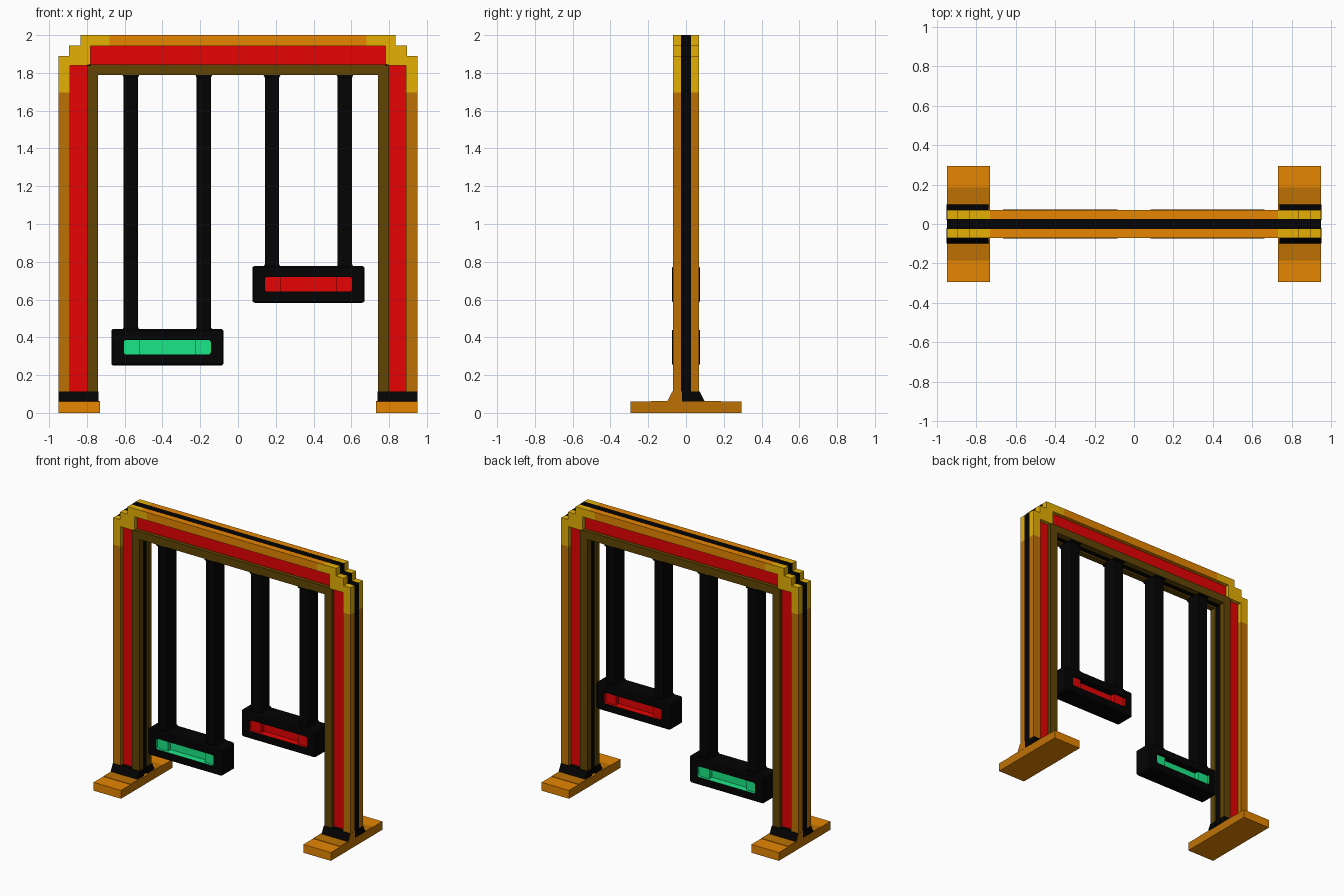
import bpy, bmesh, math

if "Cube" in bpy.data.objects:
    bpy.data.objects.remove(bpy.data.objects["Cube"])


def make_mat(name, rgb):
    m = bpy.data.materials.new(name)
    lin = [((c / 255 + 0.055) / 1.055) ** 2.4 if c > 10 else c / 255 / 12.92 for c in rgb]
    m.diffuse_color = (*lin, 1)
    m.use_nodes = True
    m.node_tree.nodes["Principled BSDF"].inputs["Base Color"].default_value = m.diffuse_color
    return m


ORANGE = make_mat("orange", (230, 134, 2))
AMBER = make_mat("dark orange", (190, 113, 3))
YELLOW = make_mat("yellow", (230, 176, 4))
BROWN = make_mat("brown", (97, 69, 4))
BLACK = make_mat("black", (3, 3, 3))
RED = make_mat("red", (230, 3, 3))
GREEN = make_mat("green", (28, 235, 138))


def finish(name, bm, mats, mirror=None, bevel=0):
    bmesh.ops.recalc_face_normals(bm, faces=bm.faces)
    me = bpy.data.meshes.new(name)
    bm.to_mesh(me)
    bm.free()
    for m in mats:
        me.materials.append(m)
    ob = bpy.data.objects.new(name, me)
    bpy.context.collection.objects.link(ob)
    if mirror:
        mod = ob.modifiers.new("mirror", "MIRROR")
        mod.use_axis = ("x" in mirror, "y" in mirror, False)
        mod.use_mirror_merge = False
    if bevel:
        mod = ob.modifiers.new("bevel", "BEVEL")
        mod.width = bevel
        mod.segments = 2
    return ob


def prism(name, pts, y0, y1, mat, mirror=None, bevel=0, front=None, side=None):
    """Extrude an xz outline along y; 'front' recolours the +-y faces, 'side' the +-x faces."""
    bm = bmesh.new()
    a = [bm.verts.new((x, y0, z)) for x, z in pts]
    b = [bm.verts.new((x, y1, z)) for x, z in pts]
    caps = [bm.faces.new(a), bm.faces.new(b)]
    n = len(pts)
    for i in range(n):
        j = (i + 1) % n
        f = bm.faces.new((a[i], a[j], b[j], b[i]))
        if side and abs(pts[i][0] - pts[j][0]) < 1e-4:
            f.material_index = 2
    if front:
        for f in caps:
            f.material_index = 1
    return finish(name, bm, [mat, front or mat, side or mat], mirror, bevel)


def box(name, x0, x1, y0, y1, z0, z1, mat, **kw):
    return prism(name, [(x0, z0), (x1, z0), (x1, z1), (x0, z1)], y0, y1, mat, **kw)


# --- frame: two shells (front and back) around a black core ---
Y0, Y1 = 0.026, 0.07
box("post_outer_band", .89, .95, Y0, Y1, .06, 1.695, AMBER, mirror="xy")
box("post_outer_band_top", .89, .95, Y0, Y1, 1.695, 1.84, YELLOW, mirror="xy")
prism("stepped_corner", [(.78, 1.845), (.80, 1.84), (.95, 1.84), (.95, 1.89), (.895, 1.89),
                         (.895, 1.945), (.835, 1.945), (.835, 2), (.78, 2)],
      Y0, Y1, YELLOW, mirror="xy")
box("beam_top_band_end", .73, .78, Y0, Y1, 1.942, 2, YELLOW, mirror="xy")
box("beam_top_band_blend", .68, .73, Y0, Y1, 1.942, 2, ORANGE, mirror="xy", front=YELLOW)
box("beam_top_band", -.68, .68, Y0, Y1, 1.942, 2, ORANGE, mirror="y")
box("post_inner_band", .74, .80, Y0, Y1, .06, 1.84, BROWN, mirror="xy")
box("beam_lower_band", -.74, .74, Y0, Y1, 1.788, 1.845, BROWN, mirror="y")
box("beam_lower_band_end", .74, .78, Y0, Y1, 1.839, 1.845, BROWN, mirror="xy")

# red inlay panels sunk well below the bands
box("post_red_panel", .795, .895, Y0, .042, .06, 1.842, RED, mirror="xy")
box("beam_red_panel", -.785, .785, Y0, .042, 1.843, 1.947, RED, mirror="y")

# black core, flush on the outside and slightly sunk on the inside
half = [(.75, .06), (.95, .06), (.95, 1.89), (.895, 1.89), (.895, 1.945),
        (.835, 1.945), (.835, 2)]
outline = half + [(-x, z) for x, z in reversed(half)] + [(-.75, 1.80), (.75, 1.80)]
prism("black_core", outline, -.027, .027, BLACK)

# --- feet with darker middle plates and sides, and black skirts ---
box("foot", .73, .95, -.295, .295, 0, .06, ORANGE, mirror="x", side=AMBER)
box("foot_plate", .731, .949, .07, .185, .06, .063, AMBER, mirror="xy")


def skirt(name, sx, sy, outer):
    bm = bmesh.new()
    section = [(.02, .06), (.10, .06), (.074, .112), (.02, .112)]
    ends = [[bm.verts.new((sx * x, sy * y, z)) for y, z in section] for x in (.738, .951)]
    for k, e in enumerate(ends):
        bm.faces.new(e).material_index = k
    for i in range(4):
        j = (i + 1) % 4
        bm.faces.new((ends[0][i], ends[0][j], ends[1][j], ends[1][i]))
    finish(name, bm, [BLACK, outer])


for sx in (-1, 1):
    for sy in (-1, 1):
        skirt("post_skirt", sx, sy, AMBER if sx * sy < 0 else BLACK)


# --- swings ---
def rounded(x0, x1, z0, z1, r):
    pts = []
    for cx, cz, a0 in ((x1 - r, z1 - r, 0), (x0 + r, z1 - r, 90),
                       (x0 + r, z0 + r, 180), (x1 - r, z0 + r, 270)):
        for k in range(4):
            a = math.radians(a0 + 30 * k)
            pts.append((cx + r * math.cos(a), cz + r * math.sin(a)))
    return pts


def swing(name, cx, z0, colour):
    # seat ring with a through slot; the slot floor and ends carry the inlay colour
    zc = z0 + .0975
    bm = bmesh.new()
    loops = []
    for pts, y in ((rounded(cx - .297, cx + .297, z0, z0 + .195, .014), .064),
                   (rounded(cx - .289, cx + .289, z0 + .008, z0 + .187, .012), .074),
                   (rounded(cx - .23, cx + .23, zc - .039, zc + .039, .012), .074)):
        for s in (-1, 1):
            loops.append([bm.verts.new((x, s * y, z)) for x, z in pts])
    of, ob_, mf, mb, inf, inb = loops
    for a, b, mi in ((of, ob_, 0), (of, mf, 0), (ob_, mb, 0), (mf, inf, 0),
                     (mb, inb, 0), (inf, inb, 1)):
        for i in range(len(a)):
            j = (i + 1) % len(a)
            f = bm.faces.new((a[i], a[j], b[j], b[i]))
            ceiling = f.calc_center_median().z > zc + .03
            f.material_index = 0 if ceiling else mi
    finish(name + "_seat", bm, [BLACK, colour])
    # inlay: deep middle, shallow ends
    box(name + "_inlay", cx - .15, cx + .15, -.025, .025, zc - .039, zc + .039, colour)
    for s in (-1, 1):
        x0, x1 = sorted((cx + s * .148, cx + s * .23))
        box(name + "_inlay_end", x0, x1, -.056, .056, zc - .039, zc + .039, colour)
        # hanging bar with small flared collars at both ends
        bx = cx + s * .193
        w = .038
        box(name + "_bar", bx - w, bx + w, -.056, .056, z0 + .18, 1.80, BLACK, bevel=.006)
        prism(name + "_top_collar", [(bx - w, 1.775), (bx + w, 1.775),
                                     (bx + w + .008, 1.792), (bx - w - .008, 1.792)],
              -.066, .066, BLACK)
        prism(name + "_seat_collar", [(bx - w - .007, z0 + .19), (bx + w + .007, z0 + .19),
                                      (bx + w, z0 + .203), (bx - w, z0 + .203)],
              -.062, .062, BLACK)


swing("low_swing", -.374, .25, GREEN)
swing("high_swing", .373, .583, RED)
